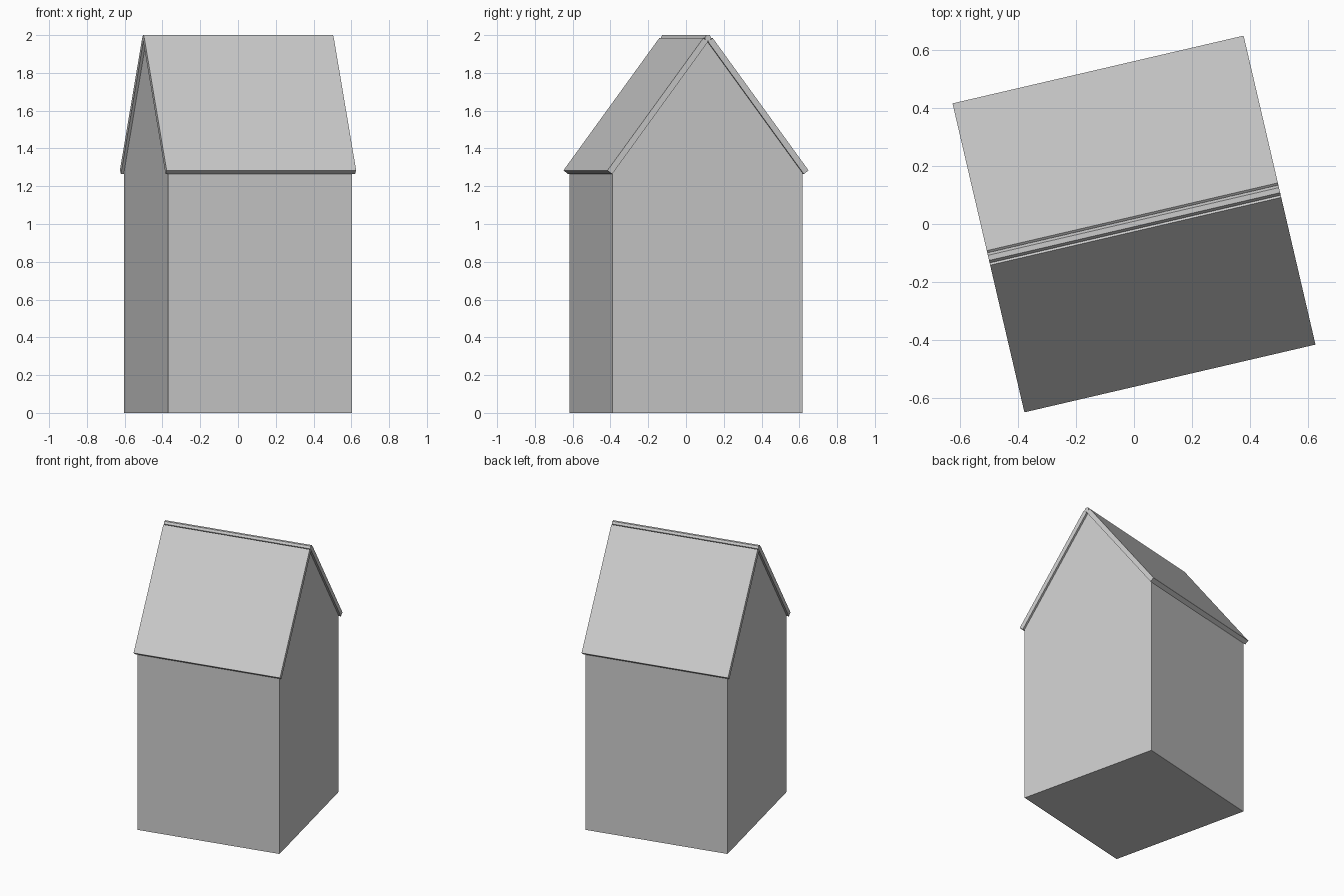
import bpy, bmesh, math
from mathutils import Vector

cube = bpy.data.objects.get("Cube")
if cube:
    bpy.data.objects.remove(cube, do_unlink=True)

TURN = math.radians(13.1)      # the house stands turned on its plot
PITCH = math.atan(1.345)       # roof slope
WALL_LENGTH, WALL_HALF = 1.0, 0.517
ROOF_LENGTH, THICK = 1.03, 0.032
APEX = 1.965                   # underside of the roof at the ridge
RIDGE_RADIUS = 0.018

grey = bpy.data.materials.new("plain grey")
grey.use_nodes = True
colour = (0.6, 0.6, 0.6, 1)
grey.diffuse_color = colour
grey.node_tree.nodes["Principled BSDF"].inputs["Base Color"].default_value = colour


def extrude_profile(name, profile, length):
    """Extrude a (y, z) profile along the ridge direction."""
    bm = bmesh.new()
    face = bm.faces.new([bm.verts.new((-length / 2, y, z)) for y, z in profile])
    out = bmesh.ops.extrude_face_region(bm, geom=[face])
    verts = [v for v in out["geom"] if isinstance(v, bmesh.types.BMVert)]
    bmesh.ops.translate(bm, verts=verts, vec=(length, 0, 0))
    bmesh.ops.recalc_face_normals(bm, faces=bm.faces)
    mesh = bpy.data.meshes.new(name)
    bm.to_mesh(mesh)
    bm.free()
    mesh.materials.append(grey)
    obj = bpy.data.objects.new(name, mesh)
    obj.rotation_euler.z = TURN
    bpy.context.collection.objects.link(obj)
    return obj


# Walls with gable ends
eave = APEX - WALL_HALF * math.tan(PITCH)
extrude_profile("walls", [(-WALL_HALF, 0), (WALL_HALF, 0), (WALL_HALF, eave),
                          (0, APEX), (-WALL_HALF, eave)], WALL_LENGTH)

# Two roof slabs meeting at the ridge
for side, name in ((-1, "front_roof"), (1, "back_roof")):
    top = Vector((0, APEX))
    low = top + Vector((side * math.cos(PITCH), -math.sin(PITCH))) * 0.873
    up = Vector((side * math.sin(PITCH), math.cos(PITCH))) * THICK
    extrude_profile(name, [top, low, low + up, top + up], ROOF_LENGTH)

# Six-sided ridge pole
centre = 2 - RIDGE_RADIUS * math.sin(math.pi / 3)
pole = [(RIDGE_RADIUS * math.cos(i * math.pi / 3),
         centre + RIDGE_RADIUS * math.sin(i * math.pi / 3)) for i in range(6)]
extrude_profile("ridge_pole", pole, ROOF_LENGTH)
